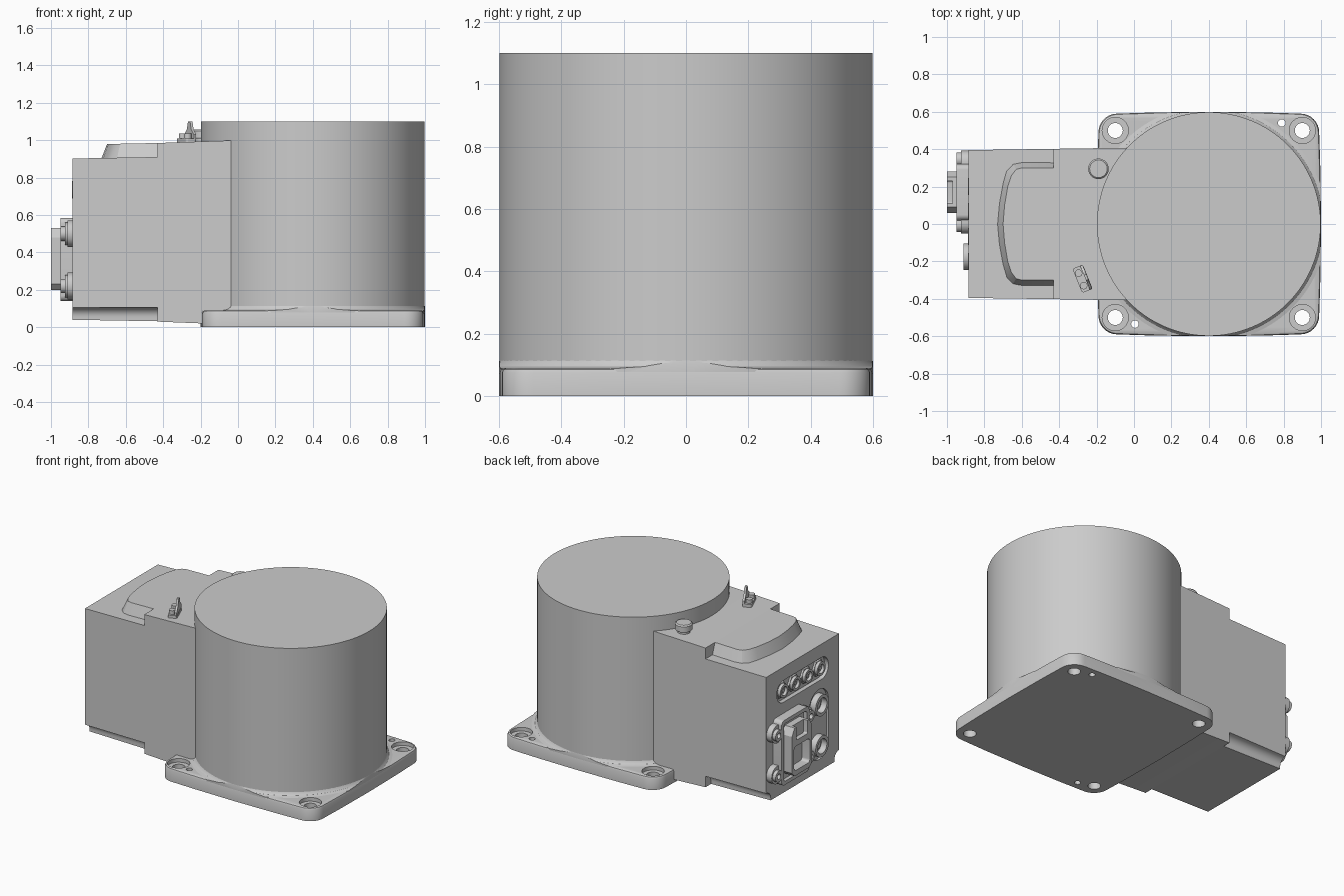
import bpy, bmesh
from math import sin, cos, pi, radians
from mathutils import Matrix, Vector

if "Cube" in bpy.data.objects:
    bpy.data.objects.remove(bpy.data.objects["Cube"])


def loft(name, rings, closed=False):
    """Skin a list of equal-length 3D rings; capped, or closed into a tube."""
    bm = bmesh.new()
    vs = [[bm.verts.new(p) for p in r] for r in rings]
    n = len(rings[0])
    pairs = list(zip(vs, vs[1:])) + ([(vs[-1], vs[0])] if closed else [])
    for a, b in pairs:
        for i in range(n):
            bm.faces.new((a[i], a[(i + 1) % n], b[(i + 1) % n], b[i]))
    if not closed:
        bm.faces.new(vs[0])
        bm.faces.new(vs[-1])
    bmesh.ops.recalc_face_normals(bm, faces=bm.faces)
    me = bpy.data.meshes.new(name)
    bm.to_mesh(me)
    bm.free()
    ob = bpy.data.objects.new(name, me)
    bpy.context.collection.objects.link(ob)
    return ob


def place(pts, h, axis):
    f = {'x': lambda a, b: (h, a, b), 'y': lambda a, b: (a, h, b), 'z': lambda a, b: (a, b, h)}[axis]
    return [f(a, b) for a, b in pts]


def prism(name, pts, lo, hi, axis='z'):
    return loft(name, [place(pts, lo, axis), place(pts, hi, axis)])


def tube(name, outer, inner, lo, hi, axis='x'):
    return loft(name, [place(outer, lo, axis), place(outer, hi, axis),
                       place(inner, hi, axis), place(inner, lo, axis)], closed=True)


def circle(cx, cy, r, n=32):
    return [(cx + r * cos(2 * pi * i / n), cy + r * sin(2 * pi * i / n)) for i in range(n)]


def rrect(x0, x1, y0, y1, r, n=8):
    out = []
    for k, (cx, cy) in enumerate([(x1 - r, y1 - r), (x0 + r, y1 - r), (x0 + r, y0 + r), (x1 - r, y0 + r)]):
        out += [(cx + r * cos((k + i / n) * pi / 2), cy + r * sin((k + i / n) * pi / 2)) for i in range(n + 1)]
    return out


def boolean(ob, cutters, op='DIFFERENCE'):
    for c in cutters:
        m = ob.modifiers.new('cut', 'BOOLEAN')
        m.operation, m.solver, m.object = op, 'EXACT', c
        bpy.context.view_layer.objects.active = ob
        bpy.ops.object.modifier_apply(modifier=m.name)
        bpy.data.objects.remove(c)


# Base plate: rounded corners, gently bulged sides, softened top edge
CX = 0.4
outline = []
for k in range(4):
    sx, sy = [(1, 1), (-1, 1), (-1, -1), (1, -1)][k]
    for i in range(9):
        a = (k + i / 8) * pi / 2
        outline.append((0.49 * sx + 0.1 * cos(a), 0.49 * sy + 0.1 * sin(a)))
    a = (k + 1) * pi / 2
    for t in (-0.3, 0, 0.3):
        d = 0.6 - 0.01 * (t / 0.49) ** 2
        outline.append((d * cos(a) - t * sin(a), d * sin(a) + t * cos(a)))


def plate_ring(s, z):
    return [(CX + x * s, y * s, z) for x, y in outline]


plate = loft('base_plate', [plate_ring(1, 0), plate_ring(1, 0.075), plate_ring(0.993, 0.086), plate_ring(0.98, 0.09)])
cuts = []
for x in (-0.1, 0.9):
    for y in (-0.5, 0.5):
        cuts += [prism('c', circle(x, y, 0.04), -0.1, 0.2), prism('c', circle(x, y, 0.07), 0.065, 0.2)]
cuts += [prism('c', circle(x, y, 0.02, 20), -0.1, 0.2) for x, y in ((0.79, 0.54), (0.005, -0.535))]
boolean(plate, cuts)

# Main drum and its fillet to the plate
prism('drum', circle(CX, 0, 0.598, 128), 0.02, 1.1)
fillet = loft('drum_fillet', [place(circle(CX, 0, r, 96), z, 'z')
                              for r, z in ((0.636, 0.07), (0.636, 0.089), (0.612, 0.095), (0.6, 0.108), (0.596, 0.12))])
boolean(fillet, [loft('c', [plate_ring(0.998, 0.04), plate_ring(0.998, 0.3)])], 'INTERSECT')

# Rear housing: stepped side profile, slight widening towards the drum
side = [(-0.885, 0.04), (-0.43, 0.032), (-0.43, 0.03), (-0.18, 0.02), (0.1, 0.02), (0.1, 1.0),
        (-0.05, 0.998), (-0.43, 0.985), (-0.43, 0.91), (-0.885, 0.902)]
housing = prism('housing', side, -1, 1, 'y')
for v in housing.data.vertices:
    v.co.y *= 0.395 + 0.015 * (v.co.x + 0.885)
cuts = []
for s in (-1, 1):  # notches along the lower edges
    arc = [(0.395 - 0.05 * cos(a), 0.055 + 0.05 * sin(a)) for a in (i * pi / 12 for i in range(7))]
    prof = [(0.345, 0)] + arc + [(0.5, 0.105), (0.5, 0)]
    cuts.append(prism('c', [(s * y, z) for y, z in prof], -1, -0.43, 'x'))
cuts.append(prism('c', rrect(-0.28, 0.28, 0.66, 0.81, 0.074), -1, -0.855, 'x'))    # signal port slot
cuts.append(prism('c', rrect(-0.28, -0.075, 0.12, 0.60, 0.1), -1, -0.87, 'x'))     # round port pocket
boolean(housing, cuts)

# Raised cover with sloped, bowed edge
half_lo = [(-0.40, 0.335), (-0.60, 0.335), (-0.65, 0.325), (-0.685, 0.29), (-0.705, 0.22), (-0.725, 0.11)]
half_hi = [(-0.40, 0.30), (-0.60, 0.30), (-0.63, 0.292), (-0.655, 0.26), (-0.675, 0.20), (-0.692, 0.10)]


def bow(half, tip):
    return half + [(tip, 0)] + [(x, -y) for x, y in reversed(half)]


loft('top_cover', [place(bow(half_lo, -0.735), 0.89, 'z'),
                   [(x, y, 0.985 + 0.02 * (x + 0.43)) for x, y in bow(half_hi, -0.70)]])

# Four signal ports in the slot
for i, y in enumerate((0.2, 0.067, -0.067, -0.2)):
    prism(f'port_nut_{i}', circle(y, 0.735, 0.057, 6), -0.85, -0.868, 'x')
    tube(f'port_ring_{i}', circle(y, 0.735, 0.046), circle(y, 0.735, 0.03), -0.86, -0.888)
    prism(f'port_pin_{i}', circle(y, 0.735, 0.012, 12), -0.86, -0.88, 'x')

# Two round ports
for i, z in enumerate((0.5, 0.22)):
    tube(f'round_port_{i}', circle(-0.175, z, 0.072), circle(-0.175, z, 0.05), -0.86, -0.912)
    prism(f'round_port_core_{i}', circle(-0.175, z, 0.03, 24), -0.86, -0.88, 'x')

# Rectangular connector: frame, eared mounting flanges, screws
tube('connector_frame', rrect(0.02, 0.32, 0.14, 0.585, 0.03), rrect(0.045, 0.295, 0.165, 0.56, 0.02), -0.87, -0.95)
prism('connector_bed', rrect(0.03, 0.31, 0.15, 0.575, 0.02), -0.87, -0.925, 'x')
for i, z in enumerate((0.5, 0.22)):
    prism(f'connector_ears_{i}', rrect(-0.052, 0.392, z - 0.06, z + 0.06, 0.059), -0.87, -0.925, 'x')
    for j, y in enumerate((-0.005, 0.345)):
        tube(f'connector_screw_{i}{j}', circle(y, z, 0.038, 24), circle(y, z, 0.018, 24), -0.91, -0.948)

# Plug body with chamfered corners and a socket opening
body = prism('connector_plug', [(0.06, 0.23), (0.09, 0.2), (0.25, 0.2), (0.28, 0.23), (0.28, 0.48),
                                (0.25, 0.53), (0.09, 0.53), (0.06, 0.48)], -0.9, -1.0, 'x')
boolean(body, [prism('c', rrect(0.085, 0.255, 0.235, 0.40, 0.02), -0.94, -1.1, 'x'),
               prism('c', rrect(0.11, 0.23, 0.44, 0.6, 0.01), -0.97, -1.1, 'x')])

# Round cap on top of the housing
prism('cap_stem', circle(-0.19, 0.295, 0.04), 0.97, 1.015)
loft('cap_knob', [place(circle(-0.19, 0.295, r), z, 'z') for r, z in ((0.052, 1.01), (0.055, 1.015), (0.055, 1.05), (0.047, 1.058))])

# Small clamp: foot, two screws and an upright fin
turn = Matrix.Translation((-0.275, -0.293, 0)) @ Matrix.Rotation(radians(22), 4, 'Z')
clamp = [prism('clamp_foot', rrect(-0.03, 0.03, -0.07, 0.07, 0.012), 0.975, 1.01),
         prism('clamp_fin', [(-0.068, 1.0), (0.068, 1.0), (0.068, 1.03), (0.03, 1.06), (0.015, 1.1),
                             (-0.015, 1.1), (-0.03, 1.06), (-0.068, 1.03)], 0.014, 0.028, 'x')]
clamp += [prism(f'clamp_screw_{i}', circle(-0.008, y, 0.02, 20), 1.0, 1.035) for i, y in enumerate((-0.036, 0.036))]
for ob in clamp:
    ob.data.transform(turn)

# Smooth round surfaces, keep edges sharp
bpy.ops.object.select_all(action='SELECT')
bpy.ops.object.shade_smooth_by_angle(angle=radians(30))
